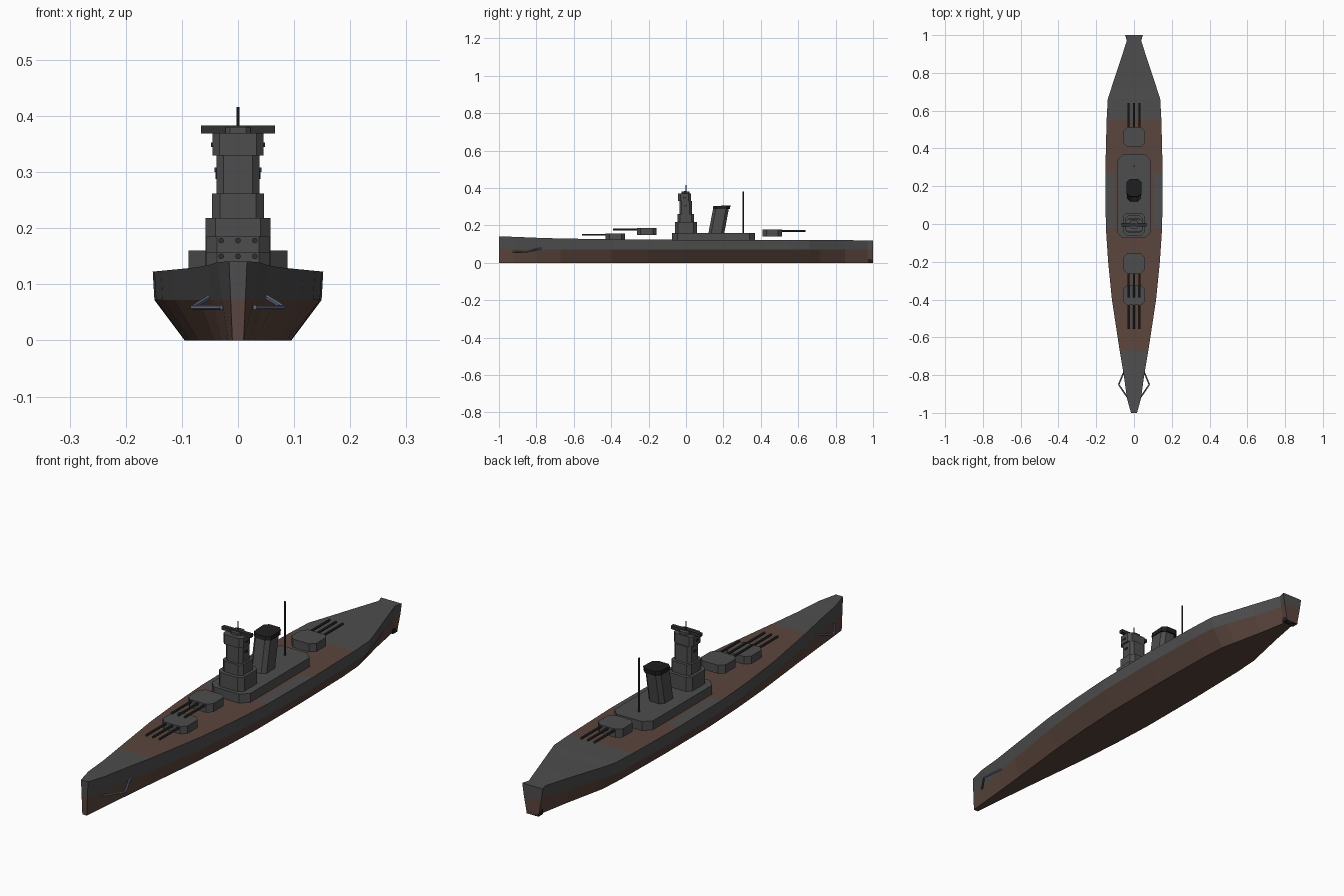
import bpy, bmesh, math
from mathutils import Vector

if "Cube" in bpy.data.objects:
    bpy.data.objects.remove(bpy.data.objects["Cube"])


def mat(name, r, g, b):
    m = bpy.data.materials.new(name)
    m.diffuse_color = (r, g, b, 1)
    m.use_nodes = True
    m.node_tree.nodes["Principled BSDF"].inputs["Base Color"].default_value = m.diffuse_color
    return m


GREY = mat("hull_grey", 0.075, 0.075, 0.075)
BROWN = mat("red_brown", 0.105, 0.06, 0.047)
DARK = mat("gun_dark", 0.03, 0.03, 0.03)
BLACK = mat("soot_black", 0.014, 0.014, 0.014)
STEEL = mat("blue_steel", 0.14, 0.155, 0.25)


def finish(bm, name, mats):
    bmesh.ops.recalc_face_normals(bm, faces=bm.faces)
    me = bpy.data.meshes.new(name)
    bm.to_mesh(me)
    bm.free()
    for m in mats:
        me.materials.append(m)
    ob = bpy.data.objects.new(name, me)
    bpy.context.collection.objects.link(ob)
    return ob


def block(name, hw, y0, y1, z0, z1, cut, m, lean=0.0, cx=0.0, tilt=0.0):
    """Box with chamfered vertical corners; the top can lean and tilt along y."""
    pts = [(-hw + cut, y0), (hw - cut, y0), (hw, y0 + cut), (hw, y1 - cut),
           (hw - cut, y1), (-hw + cut, y1), (-hw, y1 - cut), (-hw, y0 + cut)]
    if cut == 0:
        pts = [(-hw, y0), (hw, y0), (hw, y1), (-hw, y1)]
    bm = bmesh.new()
    lo = [bm.verts.new((x + cx, y, z0)) for x, y in pts]
    hi = [bm.verts.new((x + cx, y + lean, z1 + tilt * (y - y0))) for x, y in pts]
    n = len(pts)
    bm.faces.new(lo)
    bm.faces.new(hi)
    for i in range(n):
        bm.faces.new((lo[i], lo[(i + 1) % n], hi[(i + 1) % n], hi[i]))
    return finish(bm, name, [m])


def rod(name, a, b, r, m, sides=8):
    a, b = Vector(a), Vector(b)
    bm = bmesh.new()
    bmesh.ops.create_cone(bm, cap_ends=True, segments=sides, radius1=r, radius2=r, depth=(b - a).length)
    bm.transform((b - a).to_track_quat('Z', 'Y').to_matrix().to_4x4())
    bmesh.ops.translate(bm, verts=bm.verts, vec=(a + b) / 2)
    return finish(bm, name, [m])


# Hull stations: y, deck half width, waterline half width, keel half width, deck height
stations = [
    (-1.00, .016, .013, .010, .141), (-.92, .038, .028, .018, .139),
    (-.80, .054, .046, .029, .134), (-.67, .076, .070, .042, .130),
    (-.40, .117, .113, .071, .126), (-.20, .137, .134, .086, .124),
    (-.02, .149, .146, .094, .123), (.27, .152, .149, .095, .123),
    (.55, .145, .142, .090, .122), (.66, .139, .134, .083, .122),
    (.72, .120, .114, .070, .121), (.85, .077, .070, .042, .121),
    (.97, .038, .034, .020, .120), (1.00, .047, .040, .026, .120)]
bm = bmesh.new()
rings = []
for y, d, w, k, z in stations:
    half = [(k, 0), (w, .072), (d, z), (d * .68, z)]
    ring = half + [(-x, h) for x, h in reversed(half)]
    rings.append([bm.verts.new((x, y, h)) for x, h in ring])
for a, b in zip(rings, rings[1:]):
    for i in range(8):
        j = (i + 1) % 8
        f = bm.faces.new((a[i], a[j], b[j], b[i]))
        y = f.calc_center_median().y
        wood = -.67 < y < .55 and (i == 3 or not -.02 < y < .27)
        if i in (0, 6, 7) or (i in (2, 3, 4) and wood):
            f.material_index = 1
for r in (rings[0], rings[-1]):  # stem and transom
    bm.faces.new((r[1], r[2], r[3], r[4], r[5], r[6]))
    bm.faces.new((r[0], r[1], r[6], r[7])).material_index = 1
finish(bm, "hull", [GREY, BROWN])

# Dark block under the stern
block("stern_block", .0275, .972, 1.0, 0, .02, 0, BLACK)

# Superstructure and tower tiers
block("deckhouse", .088, -.075, .37, .12, .16, .03, GREY)
block("tower_base", .058, -.06, .058, .16, .218, .018, GREY)
block("tower_middle", .046, -.045, .044, .218, .262, .014, GREY)
block("tower_upper", .038, -.035, .032, .262, .33, .012, GREY)
block("tower_bridge", .045, -.042, .026, .33, .37, .012, GREY)
block("rangefinder_mount", .022, -.025, .02, .37, .38, .008, GREY)
block("rangefinder", .066, -.012, .004, .369, .383, 0, DARK)
rod("tower_mast", (0, 0, .37), (0, 0, .416), .0025, DARK)
for s in (-1, 1):
    block("bridge_lookout", .004, -.015, .0, .345, .353, 0, DARK, cx=s * .044)
    block("tower_lookout", .004, -.01, .005, .30, .308, 0, DARK, cx=s * .038)

# Raked funnel with black cap
block("funnel", .036, .12, .205, .16, .296, .015, GREY, lean=.026, tilt=.05)
block("funnel_cap", .040, .143, .235, .288, .303, .016, BLACK, lean=.003, tilt=.05)

# Aft mast
rod("aft_mast", (0, .305, .15), (0, .305, .382), .004, DARK)


# Triple gun turrets
def turret(name, y0, y1, z0, tip):
    block(name, .057, y0, y1, z0, z0 + .035, .02, GREY)
    root = (y0 + y1) / 2
    for x in (-.03, 0, .03):
        rod(name + "_barrel", (x, root, z0 + .028), (x, tip, z0 + .028), .005, DARK)


turret("front_turret", -.43, -.325, .122, -.555)
turret("raised_turret", -.262, -.157, .15, -.39)
turret("aft_turret", .41, .512, .142, .64)

# Angled struts each side of the bow
for s in (-1, 1):
    pts = [(s * .030, -.925, .059), (s * .081, -.85, .059), (s * .05, -.775, .078)]
    for a, b in zip(pts, pts[1:]):
        rod("bow_strut", a, b, .0045, STEEL, 6)
